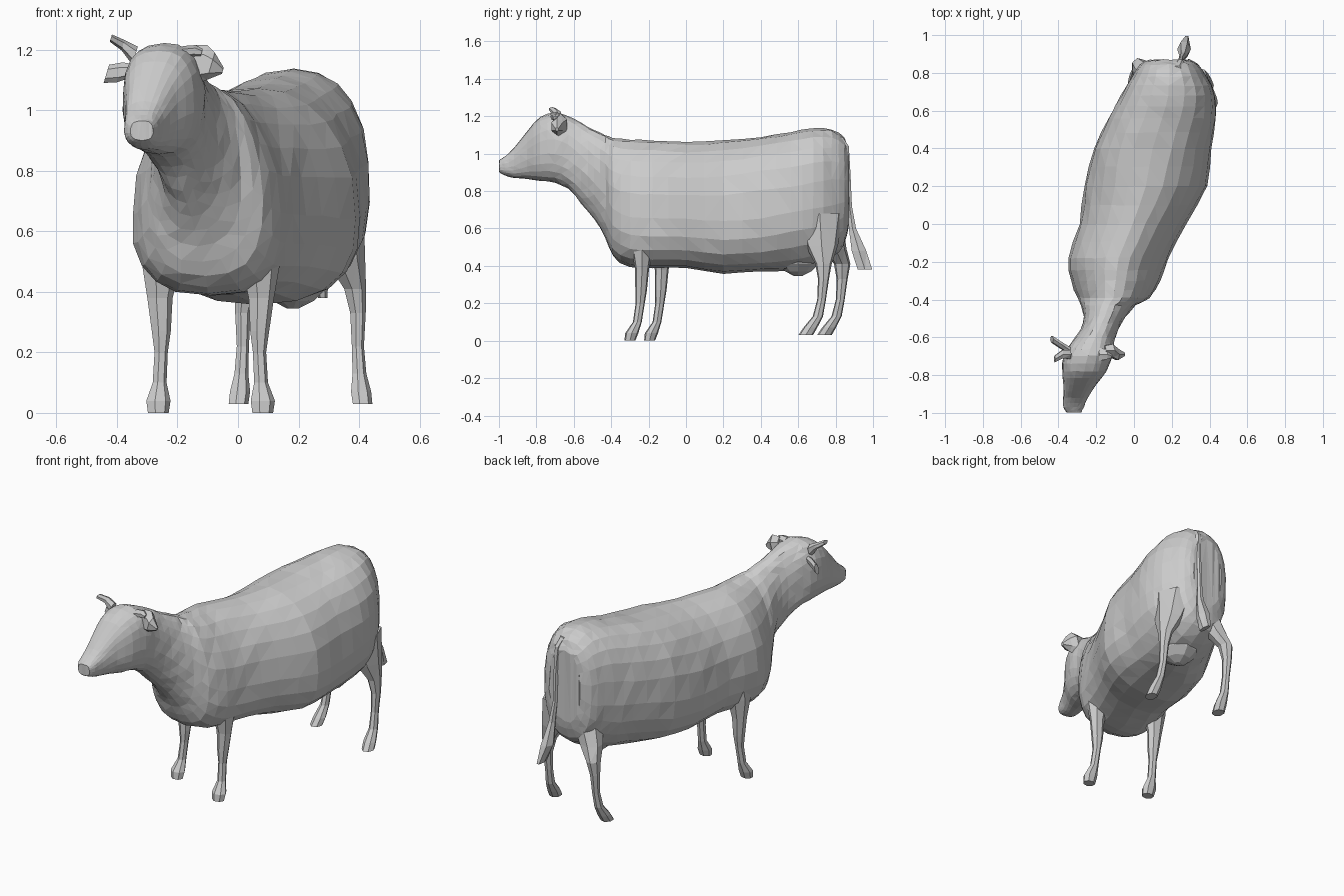
import bpy, bmesh, math, random
from mathutils import Vector

random.seed(4)


def power(v, p):
    return math.copysign(abs(v) ** p, v)


def ring(centre, u, v, sides, p_top=1.0, p_low=1.0, pear=0.0, rough=0.0):
    """Rounded ring on half-axes u and v; pear narrows the u side and widens the other."""
    pts = []
    for i in range(sides):
        a = 2 * math.pi * i / sides
        c, s = math.cos(a), math.sin(a)
        p = p_top if c > 0 else p_low
        pt = Vector(centre) + Vector(u) * power(c, p) + Vector(v) * power(s, p) * (1 - pear * c)
        pts.append(pt + Vector([random.uniform(-rough, rough) for _ in range(3)]))
    return pts


def loft(name, rings):
    """Skin a list of rings into a closed, flat-shaded, triangulated object."""
    bm = bmesh.new()
    rows = [[bm.verts.new(p) for p in r] for r in rings]
    n = len(rows[0])
    for a, b in zip(rows, rows[1:]):
        for i in range(n):
            j = (i + 1) % n
            bm.faces.new((a[i], a[j], b[j], b[i]))
    bm.faces.new(rows[0])
    bm.faces.new(rows[-1])
    bmesh.ops.triangulate(bm, faces=bm.faces[:])
    bmesh.ops.recalc_face_normals(bm, faces=bm.faces[:])
    mesh = bpy.data.meshes.new(name)
    bm.to_mesh(mesh)
    bm.free()
    obj = bpy.data.objects.new(name, mesh)
    bpy.context.collection.objects.link(obj)
    return obj


def refine(rows):
    """Insert a smooth in-between row after every row."""
    out = []
    for i in range(len(rows) - 1):
        a, b = rows[i], rows[i + 1]
        p, q = rows[max(i - 1, 0)], rows[min(i + 2, len(rows) - 1)]
        out.append(a)
        out.append([(9 * (s + t) - (k + m)) / 16 for s, t, k, m in zip(a, b, p, q)])
    out.append(rows[-1])
    return out


def blend(y, *keys):
    """Piecewise linear value along the body."""
    for (y0, v0), (y1, v1) in zip(keys, keys[1:]):
        if y <= y1:
            return v0 + (v1 - v0) * (y - y0) / (y1 - y0)
    return keys[-1][1]


# Head, neck and trunk: y, left x, right x, bottom z, top z
trunk = [
    (-0.998, -0.355, -0.28, 0.90, 0.965),
    (-0.97, -0.375, -0.265, 0.885, 0.985),
    (-0.92, -0.375, -0.245, 0.87, 1.03),
    (-0.85, -0.375, -0.20, 0.865, 1.12),
    (-0.78, -0.38, -0.145, 0.855, 1.195),
    (-0.70, -0.375, -0.115, 0.845, 1.22),
    (-0.63, -0.335, -0.105, 0.81, 1.20),
    (-0.56, -0.285, -0.085, 0.735, 1.165),
    (-0.49, -0.265, -0.045, 0.65, 1.125),
    (-0.43, -0.28, 0.01, 0.55, 1.10),
    (-0.39, -0.295, 0.08, 0.45, 1.085),
    (-0.30, -0.33, 0.135, 0.395, 1.075),
    (-0.18, -0.345, 0.18, 0.39, 1.07),
    (0.00, -0.285, 0.27, 0.39, 1.06),
    (0.20, -0.26, 0.385, 0.36, 1.07),
    (0.40, -0.21, 0.405, 0.37, 1.09),
    (0.56, -0.135, 0.435, 0.375, 1.115),
    (0.68, -0.07, 0.43, 0.40, 1.135),
    (0.78, -0.01, 0.385, 0.45, 1.13),
    (0.845, 0.03, 0.34, 0.51, 1.085),
    (0.87, 0.09, 0.29, 0.61, 1.03),
]
rings = []
for y, xl, xr, zb, zt in refine(trunk):
    top = blend(y, (-1, 0.75), (-0.66, 0.75), (-0.5, 0.95), (0.0, 0.95), (0.4, 0.8), (1, 0.8))
    low = blend(y, (-1, 0.8), (-0.5, 0.9), (-0.3, 0.78), (0.4, 0.8), (0.58, 0.98), (0.75, 0.85), (1, 0.8))
    pear = blend(y, (-1, 0), (-0.5, 0.03), (-0.38, 0.22), (-0.1, 0.17), (0.3, 0.13), (0.7, 0.03), (1, 0))
    rough = 0.001 if y < -0.75 else 0.003
    rings.append(ring(((xl + xr) / 2, y, (zb + zt) / 2), (0, 0, (zt - zb) / 2),
                      ((xr - xl) / 2, 0, 0), 22, top, low, pear, rough))
loft("body", rings)


def limb(name, profile, x, y, side, sides=7):
    """Leg of horizontal sections: outward dx, dy, z, half sizes rx, ry."""
    loft(name, [ring((x + side * dx, y + dy, z), (rx, 0, 0), (0, ry, 0), sides)
                for dx, dy, z, rx, ry in profile])


# Legs: shared profiles, staggered because the cow stands turned
front = [
    (0.01, -0.055, 0.0, 0.036, 0.03),
    (0.01, -0.045, 0.04, 0.042, 0.036),
    (0.005, -0.015, 0.10, 0.024, 0.024),
    (0.0, 0.0, 0.20, 0.023, 0.025),
    (0.0, 0.005, 0.27, 0.033, 0.032),
    (0.005, 0.01, 0.38, 0.044, 0.038),
    (0.0, 0.01, 0.50, 0.07, 0.06),
    (-0.03, 0.02, 0.68, 0.09, 0.11),
]
hind = [
    (0.01, -0.085, 0.03, 0.034, 0.04),
    (0.005, -0.06, 0.07, 0.035, 0.038),
    (0.0, -0.02, 0.13, 0.024, 0.028),
    (-0.005, 0.0, 0.22, 0.021, 0.024),
    (-0.005, 0.01, 0.33, 0.027, 0.03),
    (-0.015, 0.01, 0.41, 0.038, 0.045),
]
thigh = [(-0.05, 0.0, 0.51, 0.07, 0.09), (-0.095, -0.01, 0.68, 0.11, 0.13)]
thigh_tucked = [(-0.055, -0.025, 0.49, 0.068, 0.06), (-0.13, -0.08, 0.66, 0.09, 0.09)]
limb("front_leg_right", front, 0.07, -0.245, 1)
limb("front_leg_left", front, -0.255, -0.14, -1)
limb("hind_leg_right", hind + thigh, 0.40, 0.725, 1)
limb("hind_leg_left", hind + thigh_tucked, 0.01, 0.825, -1)

# Udder
loft("udder", [ring((0.18, 0.60, z), (r, 0, 0), (0, r, 0), 9)
               for z, r in [(0.48, 0.14), (0.41, 0.11), (0.37, 0.07), (0.345, 0.02)]])

# Tail with a tuft at the end
tail = [(0.23, 0.82, 1.09, 0.022, 0.02), (0.245, 0.855, 1.04, 0.02, 0.018),
        (0.25, 0.867, 0.90, 0.014, 0.014), (0.25, 0.875, 0.72, 0.014, 0.014),
        (0.26, 0.89, 0.60, 0.02, 0.022), (0.265, 0.925, 0.48, 0.036, 0.045),
        (0.28, 0.957, 0.38, 0.015, 0.045)]
loft("tail", [ring((x, y, z), (rx, 0, 0), (0, ry, 0), 6) for x, y, z, rx, ry in tail])


def blade(name, sections):
    """Flat ear or horn: centre x, y, z, half height, half thickness."""
    loft(name, [ring((x, y, z), (0.3 * h, 0, h), (0, t, 0), 6) for x, y, z, h, t in sections])


# Ears and horn
blade("ear_left", [(-0.34, -0.67, 1.13, 0.02, 0.02), (-0.39, -0.64, 1.125, 0.033, 0.02),
                   (-0.435, -0.61, 1.12, 0.03, 0.02)])
blade("ear_right", [(-0.16, -0.67, 1.17, 0.045, 0.03), (-0.12, -0.67, 1.15, 0.065, 0.04),
                    (-0.09, -0.69, 1.145, 0.045, 0.035), (-0.05, -0.69, 1.13, 0.01, 0.01)])
blade("horn_left", [(-0.34, -0.69, 1.18, 0.03, 0.028), (-0.38, -0.69, 1.215, 0.017, 0.025),
                    (-0.42, -0.715, 1.238, 0.012, 0.02)])
blade("horn_right", [(-0.19, -0.69, 1.19, 0.022, 0.04), (-0.145, -0.69, 1.195, 0.02, 0.03),
                     (-0.12, -0.70, 1.19, 0.012, 0.012)])
